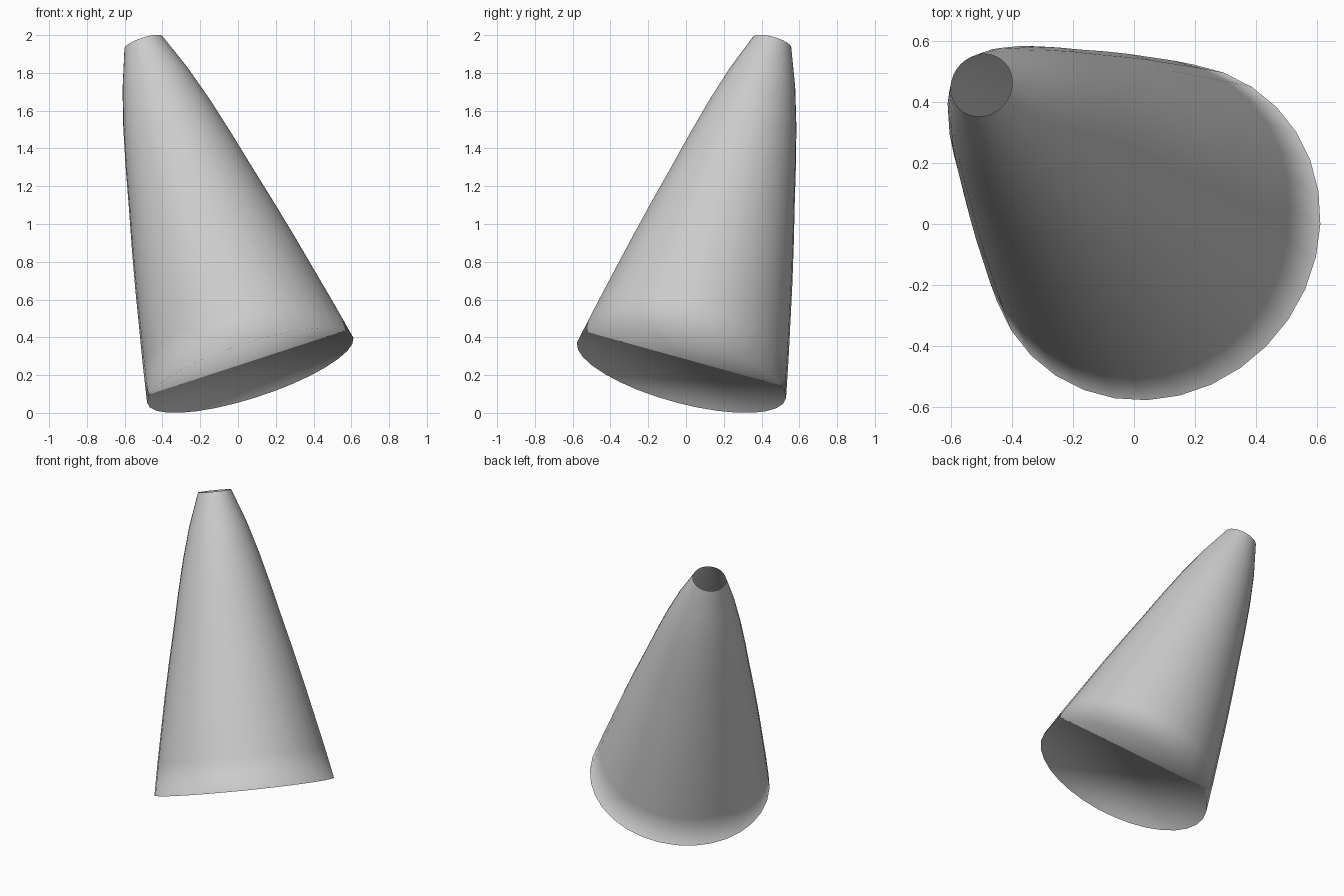
import bpy, bmesh
from math import cos, sin, tau
from mathutils import Vector

if "Cube" in bpy.data.objects:
    bpy.data.objects.remove(bpy.data.objects["Cube"])

SIDES = 32
base = Vector((0.065, -0.024, 0.225))   # centre of the wide end
tip = Vector((-0.50, 0.455, 1.96))      # centre of the narrow end
turn = Vector((0, 0, 1)).rotation_difference((tip - base).normalized())

# Horn profile: (fraction along the axis, radius)
profile = [(0, 0.573), (0.11, 0.532), (0.22, 0.488), (0.33, 0.444), (0.44, 0.397),
           (0.56, 0.343), (0.67, 0.295), (0.78, 0.243), (0.89, 0.182), (1, 0.106)]

bm = bmesh.new()


def ring(t, r):
    centre = base.lerp(tip, t)
    return [bm.verts.new(centre + turn @ Vector((r * cos(tau * i / SIDES), r * sin(tau * i / SIDES), 0)))
            for i in range(SIDES)]


# Tapered wall, open at the narrow end
rings = [ring(t, r) for t, r in profile]
for low, high in zip(rings, rings[1:]):
    for i in range(SIDES):
        j = (i + 1) % SIDES
        bm.faces.new((low[i], low[j], high[j], high[i]))

# Base disc, facing into the horn and smoothed with the wall
bm.faces.new(rings[0])

for f in bm.faces:
    f.smooth = True
mesh = bpy.data.meshes.new("horn")
bm.to_mesh(mesh)
bm.free()
horn = bpy.data.objects.new("horn", mesh)
bpy.context.collection.objects.link(horn)
